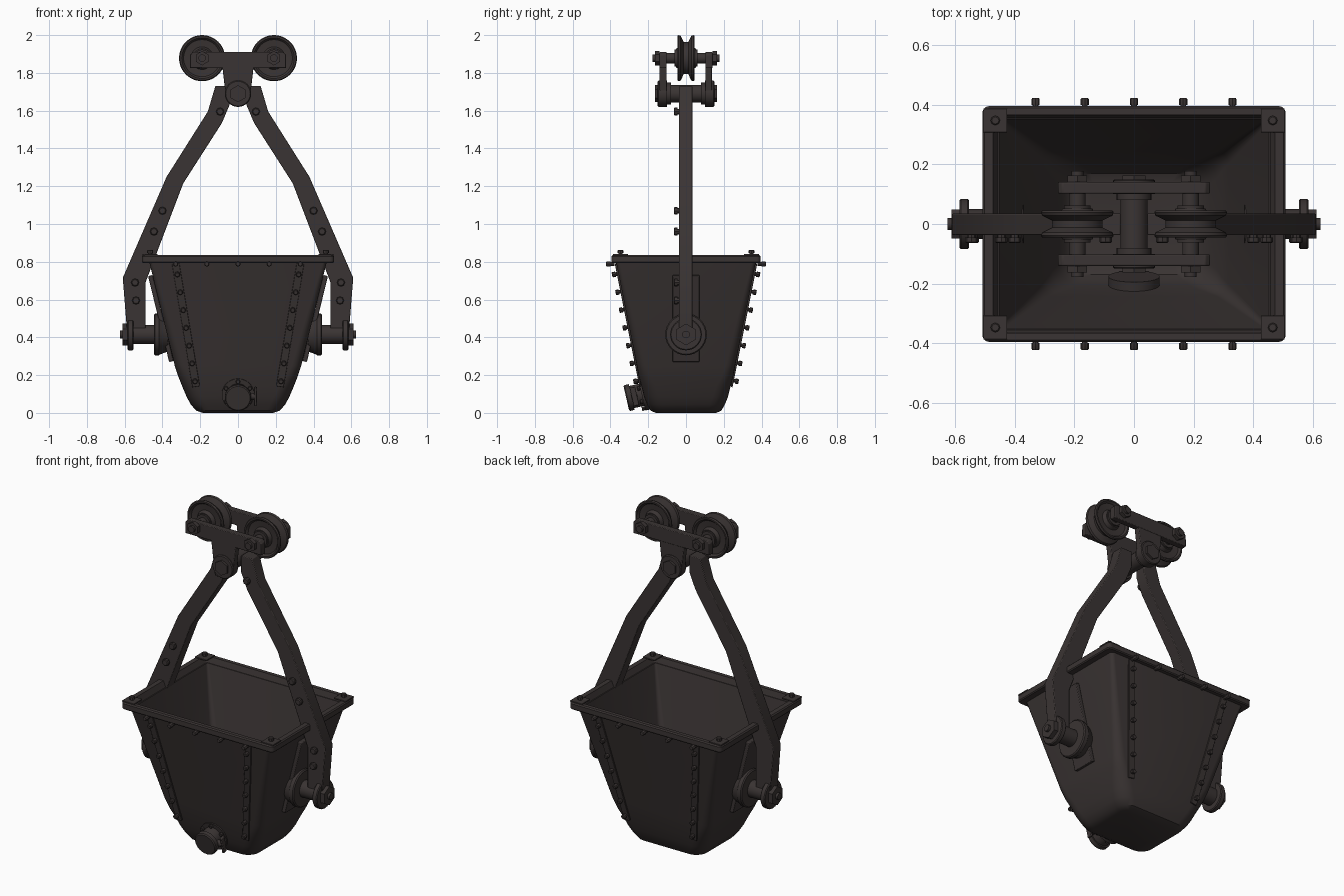
import bpy, bmesh, math
from mathutils import Vector as V

if "Cube" in bpy.data.objects:
    bpy.data.objects.remove(bpy.data.objects["Cube"])


def material(name, rgb):
    m = bpy.data.materials.new(name)
    m.diffuse_color = (*rgb, 1)
    m.use_nodes = True
    m.node_tree.nodes["Principled BSDF"].inputs["Base Color"].default_value = m.diffuse_color
    return m


IRON = material("dark iron", (0.042, 0.034, 0.033))


def finish(name, bm, bevel=0):
    bmesh.ops.recalc_face_normals(bm, faces=bm.faces)
    me = bpy.data.meshes.new(name)
    bm.to_mesh(me)
    bm.free()
    me.materials.append(IRON)
    ob = bpy.data.objects.new(name, me)
    bpy.context.collection.objects.link(ob)
    if bevel:
        b = ob.modifiers.new("bevel", 'BEVEL')
        b.width, b.segments = bevel, 2
    return ob


def skin(bm, rings, closed=False):
    rings = [[bm.verts.new(p) for p in r] for r in rings]
    n = len(rings[0])
    for a, b in zip(rings, rings[1:] + ([rings[0]] if closed else [])):
        for i in range(n):
            bm.faces.new((a[i], a[(i + 1) % n], b[(i + 1) % n], b[i]))
    if not closed:
        bm.faces.new(rings[0])
        bm.faces.new(rings[-1])


def rounded_loft(name, rings, closed=False):
    """Loft through rounded rectangles given as (half x, half y, radius, z)."""
    out = []
    for hx, hy, r, z in rings:
        ring = []
        for k, (sx, sy) in enumerate(((1, 1), (-1, 1), (-1, -1), (1, -1))):
            for j in range(6):
                a = math.radians(90 * k + 18 * j)
                ring.append((sx * (hx - r) + r * math.cos(a), sy * (hy - r) + r * math.sin(a), z))
        out.append(ring)
    bm = bmesh.new()
    skin(bm, out, closed)
    return finish(name, bm)


def lathe(name, origin, axis, profile, n=32):
    """Turned part: profile of (distance along axis, radius)."""
    axis = V(axis).normalized()
    u = axis.cross(V((0, 1, 0)) if abs(axis.y) < 0.5 else V((1, 0, 0))).normalized()
    w = axis.cross(u)
    bm = bmesh.new()
    skin(bm, [[V(origin) + axis * t + r * (u * math.cos(2 * math.pi * i / n) + w * math.sin(2 * math.pi * i / n))
               for i in range(n)] for t, r in profile])
    return finish(name, bm)


def cyl(name, origin, axis, t0, t1, r, n=32):
    return lathe(name, origin, axis, [(t0, r), (t1, r)], n)


def bolt(name, p, axis, r=0.017, h=0.03):
    lathe(name, p, axis, [(-0.01, r * 0.7), (h * 0.3, r * 0.7), (h * 0.3, r), (h * 0.85, r), (h, r * 0.75)], 8)


def bar(name, p0, p1, normal, width, thick, bevel=0.004):
    """Flat bar from p0 to p1, lying on a face with the given normal."""
    p0, p1, n = V(p0), V(p1), V(normal).normalized()
    w = (p1 - p0).cross(n).normalized() * width / 2
    bm = bmesh.new()
    skin(bm, [[p - w, p + w, p + w + n * thick, p - w + n * thick] for p in (p0, p1)])
    return finish(name, bm, bevel)


def prism(name, pts, y0, y1, bevel=0.004):
    bm = bmesh.new()
    skin(bm, [[(x, y, z) for x, z in pts] for y in (y0, y1)])
    return finish(name, bm, bevel)


def face_y(z):
    return 0.26 + 0.2 * (z - 0.25)


def face_x(z):
    return 0.335 + 0.2455 * (z - 0.25)


# Hollow tapered bucket with a rounded bottom
outer = [(.185, .16, .05, 0), (.222, .187, .07, .012), (.25, .206, .08, .045), (.272, .222, .08, .085),
         (.295, .236, .075, .14), (.315, .249, .06, .19), (.335, .26, .05, .25), (.47, .37, .02, .80)]
inner = [(hx - .018, hy - .018, max(r - .01, .012), z + .02 * (1 - z / .8)) for hx, hy, r, z in reversed(outer)]
rounded_loft("bucket_body", outer + inner)

# Rim frame with corner plates and bolts
rounded_loft("bucket_rim", [(.503, .39, .02, .793), (.508, .395, .022, .799), (.508, .395, .022, .828),
                            (.502, .389, .02, .835), (.473, .366, .012, .835), (.455, .354, .012, .793)], True)
for sx in (-1, 1):
    for sy in (-1, 1):
        c = V((sx * .465, sy * .347, .833))
        bar("corner_plate", c - V((.04, 0, 0)), c + V((.04, 0, 0)), (0, 0, 1), .08, .008, .002)
        bolt("corner_bolt", c + V((0, 0, .006)), (0, 0, 1), .016, .024)

# Seam straps with bolts on front and back, rim bolts
for sy in (-1, 1):
    n = V((0, sy, -.2)).normalized()
    for x in (-.33, -.165, 0, .165, .33):
        bolt("rim_bolt", (x, sy * .388, .788), (0, sy, 0), .014, .035)
    for sx in (-1, 1):
        lo = V((sx * .222, sy * (face_y(.14) - .001), .14))
        hi = V((sx * .33, sy * (face_y(.79) - .001), .79))
        bar("seam_strap", lo, hi, n, .04, .01, .002)
        for i in range(7):
            bolt("seam_bolt", lo.lerp(hi, .05 + i * .145) + n * .01, n, .014, .026)

# Trunnions, hanger arms and their bolts on both sides
ARM = [(.045, 1.73), (.12, 1.73), (.16, 1.595), (.378, 1.25), (.61, .715), (.585, .40), (.49, .40),
       (.49, .69), (.29, 1.215), (.085, 1.535), (.045, 1.63)]
for s in (-1, 1):
    ax, c = (s, 0, 0), (0, 0, .415)
    bar("side_plate", (s * face_x(.275), 0, .275), (s * face_x(.73), 0, .73), (s, 0, -.2455), .144, .024)
    lathe("trunnion_flange", c, ax, [(.37, .09), (.412, .105), (.418, .11), (.44, .11), (.446, .104)])
    cyl("trunnion_shaft", c, ax, .44, .56, .05)
    lathe("trunnion_washer", c, ax, [(.553, .079), (.558, .084), (.58, .084), (.585, .079)])
    cyl("trunnion_nut", c, ax, .585, .612, .057, 6)
    cyl("trunnion_stud", c, ax, .612, .626, .02, 12)
    prism("hanger_arm", [(s * x, z) for x, z in ARM], -.037, .035)
    for x, z in ((.095, 1.595), (.4, 1.07), (.445, .96), (.545, .69), (.54, .595)):
        bolt("arm_bolt", (s * x, -.037, z), (0, -1, 0), .021, .027)

# Top pivot hub
Y = (0, 1, 0)
P = (0, 0, 1.69)
lathe("pivot_barrel", P, Y, [(-.112, .058), (-.08, .058), (-.08, .046), (.08, .046), (.08, .058), (.112, .058)])
for s in (-1, 1):
    ax = (0, s, 0)
    lathe("pivot_collar", P, ax, [(.1, .07), (.145, .07), (.15, .065)])
    cyl("pivot_bolt_head", P, ax, .15, .163, .045, 6)
    # Trolley side beam and the cheek that carries the pivot
    y0, y1 = sorted((s * .102, s * .14))
    prism("trolley_beam", [(-.255, 1.825), (.255, 1.825), (.255, 1.895), (.24, 1.91),
                           (-.24, 1.91), (-.255, 1.895)], y0, y1)
    prism("trolley_cheek", [(-.085, 1.85), (-.066, 1.69), (.066, 1.69), (.085, 1.85)], y0, s * .138 if s > 0 else y1)

# Grooved wheels, axles and nuts
for x in (-.19, .19):
    c = (x, 0, 1.878)
    half = [(.052, .035), (.052, .05), (.03, .06), (.034, .098), (.046, .108), (.046, .117),
            (.039, .122), (.028, .118), (.012, .085)]
    lathe("trolley_wheel", c, Y, [(-t, r) for t, r in half] + half[::-1], 48)
    cyl("wheel_axle", c, Y, -.145, .145, .028, 24)
    for s in (-1, 1):
        ax = (0, s, 0)
        cyl("axle_spacer", c, ax, .05, .062, .045)
        cyl("axle_nut", c, ax, .14, .163, .038, 6)
        cyl("axle_stud", c, ax, .163, .177, .02, 12)

# Drain valve at the bottom of the front
n = V((0, -1, -.23)).normalized()
v = V((0, -.205, .103))
up = V((1, 0, 0)).cross(n).normalized() * -1
cyl("drain_flange", v, n, -.03, .03, .086)
lathe("drain_body", v, n, [(.02, .06), (.085, .06), (.085, .07), (.108, .07), (.114, .064)])
for i in range(6):
    a = math.radians(60 * i + 30)
    bolt("drain_bolt", v + n * .03 + .073 * (V((1, 0, 0)) * math.cos(a) + up * math.sin(a)), n, .012, .016)
cyl("drain_lever_pin", v + n * .07, (1, 0, 0), .05, .09, .018, 12)
lever = v + n * .07 + V((.086, 0, 0))
bar("drain_lever", lever - up * .05, lever + up * .05, (1, 0, 0), .03, .014)

# Smooth shading with sharp edges kept
bpy.ops.object.select_all(action='SELECT')
bpy.context.view_layer.objects.active = bpy.context.selected_objects[0]
bpy.ops.object.shade_smooth_by_angle(angle=math.radians(32))
